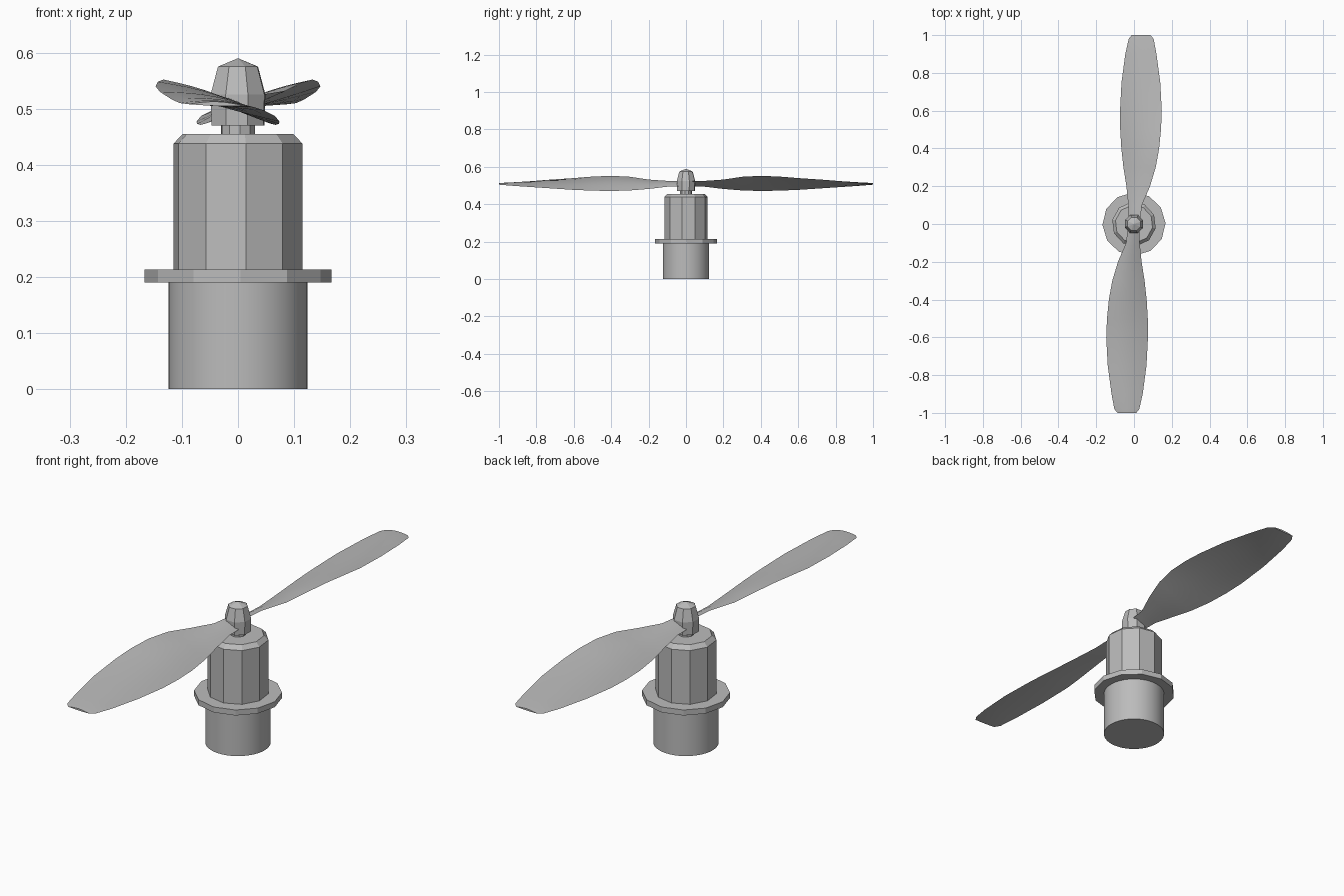
import bpy
import bmesh
from math import cos, sin, pi, radians

old = bpy.data.objects.get("Cube")
if old:
    bpy.data.objects.remove(old)

GREY = (0.5, 0.5, 0.5, 1)
grey = bpy.data.materials.new("plain grey")
grey.use_nodes = True
grey.diffuse_color = GREY
grey.node_tree.nodes["Principled BSDF"].inputs["Base Color"].default_value = GREY


def finish(bm, name, smooth_angle=None):
    """Turn a bmesh into a named object with the grey material."""
    bmesh.ops.recalc_face_normals(bm, faces=bm.faces)
    mesh = bpy.data.meshes.new(name)
    bm.to_mesh(mesh)
    bm.free()
    mesh.materials.append(grey)
    obj = bpy.data.objects.new(name, mesh)
    bpy.context.collection.objects.link(obj)
    if smooth_angle:
        bpy.ops.object.select_all(action="DESELECT")
        obj.select_set(True)
        bpy.context.view_layer.objects.active = obj
        bpy.ops.object.shade_smooth_by_angle(angle=radians(smooth_angle))
    return obj


def loft(bm, rings):
    """Skin closed rings of points and cap both ends."""
    loops = [[bm.verts.new(p) for p in ring] for ring in rings]
    for a, b in zip(loops, loops[1:]):
        for i in range(len(a)):
            j = (i + 1) % len(a)
            bm.faces.new((a[i], a[j], b[j], b[i]))
    bm.faces.new(loops[0])
    bm.faces.new(loops[-1])
    return loops


def turned(name, profile, sides, turn=0, smooth_angle=None, peak=None):
    """Prism from (radius, height) pairs, with an optional pointed top."""
    bm = bmesh.new()
    angles = [radians(turn - 90) + 2 * pi * i / sides for i in range(sides)]
    loops = loft(bm, [[(r * cos(a), r * sin(a), z) for a in angles]
                      for r, z in profile])
    if peak:
        cap = bm.faces.get(loops[-1])
        centre = bmesh.ops.poke(bm, faces=[cap])["verts"][0]
        centre.co.z = peak
    return finish(bm, name, smooth_angle)


# Motor housing, from the bottom up
turned("motor_base", [(0.124, 0), (0.124, 0.19)], 48, smooth_angle=30)
turned("mounting_flange", [(0.167, 0.19), (0.167, 0.213)], 12, 1.6)
turned("motor_body", [(0.117, 0.213), (0.117, 0.438), (0.1, 0.455)], 10, 6.9)
turned("shaft", [(0.031, 0.455), (0.031, 0.48)], 10, 6.9)
turned("spinner", [(0.05, 0.47), (0.052, 0.525), (0.038, 0.575)], 8, 20,
       peak=0.59)

# Blade stations: distance out, low edge x, high edge x, low edge z, high edge z
STATIONS = [
    (0, -.03, .03, .495, .523),
    (.1, -.03, .042, .494, .525),
    (.2, -.04, .085, .482, .532),
    (.3, -.056, .115, .474, .547),
    (.4, -.067, .133, .471, .552),
    (.5, -.073, .143, .473, .548),
    (.6, -.074, .147, .477, .54),
    (.75, -.066, .139, .487, .53),
    (.9, -.046, .119, .497, .517),
    (.98, -.028, .104, .503, .51),
    (1, -.012, .088, .505, .508),
]
STEPS = 8


def section(y, x0, x1, z0, z1):
    """Thin aerofoil outline, fuller on its upper side."""
    chord = x1 - x0
    top = [(i / STEPS, 0.06) for i in range(STEPS + 1)]
    under = [(i / STEPS, -0.015) for i in range(STEPS - 1, 0, -1)]
    return [(x0 + chord * t, y, z0 + (z1 - z0) * t + k * chord * sin(pi * t))
            for t, k in top + under]


# Two twisted blades, the second turned half way round
for name, angle in (("back_blade", 0), ("front_blade", pi)):
    bm = bmesh.new()
    loft(bm, [section(*s) for s in STATIONS])
    blade = finish(bm, name, 40)
    blade.rotation_euler.z = angle
